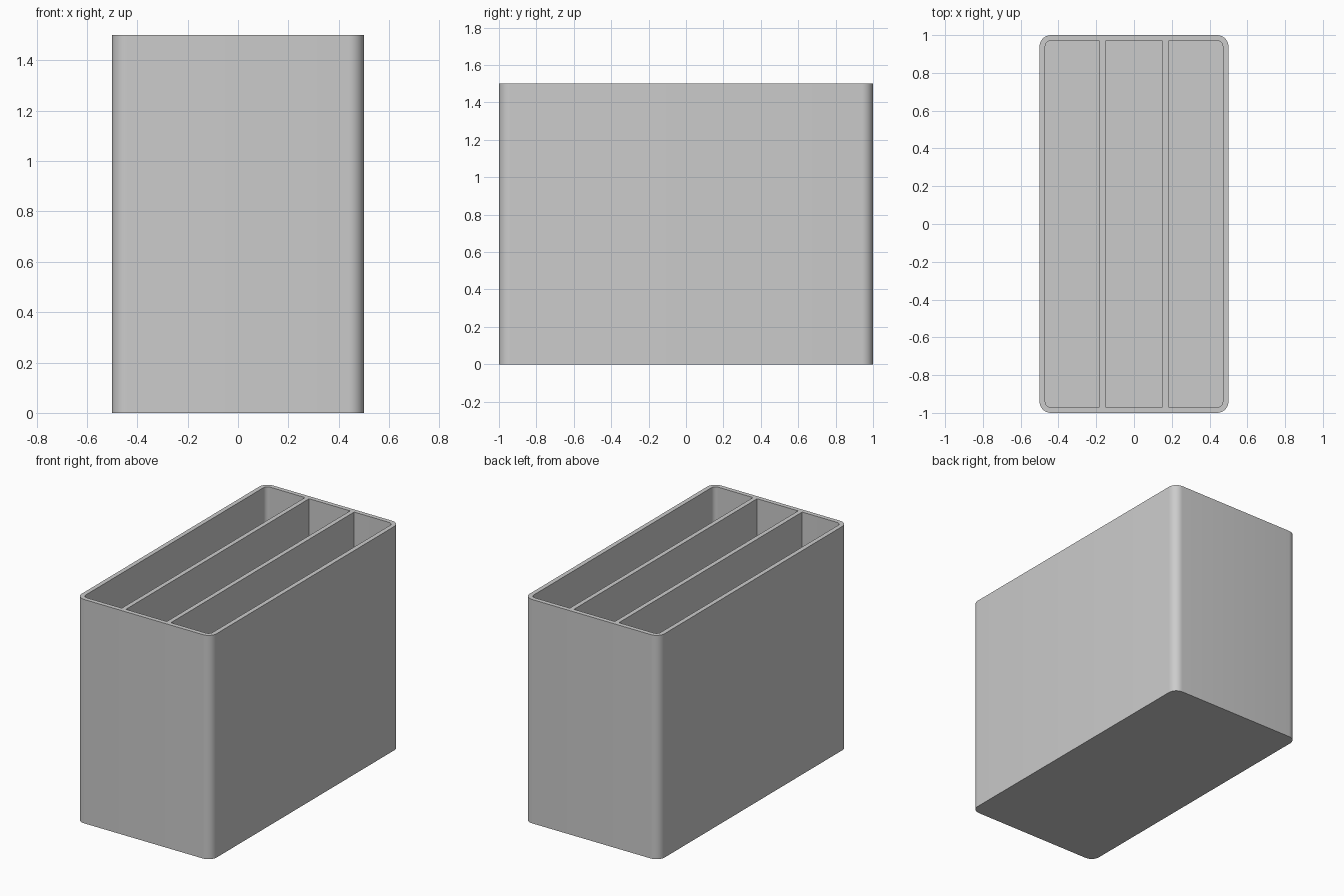
import bpy
import bmesh
import math

if "Cube" in bpy.data.objects:
    bpy.data.objects.remove(bpy.data.objects["Cube"])

LENGTH, WIDTH, HEIGHT = 2.0, 1.0, 1.5
WALL = 0.03
DIVIDER_X = 0.167

grey = bpy.data.materials.new("light grey")
grey.diffuse_color = (0.6, 0.6, 0.6, 1)
grey.use_nodes = True
grey.node_tree.nodes["Principled BSDF"].inputs["Base Color"].default_value = grey.diffuse_color


def outline(x0, x1, y0, y1, r_left, r_right, steps=8):
    """Counter-clockwise rectangle with separately rounded left and right corners."""
    pts = []
    corners = [(x1, y0, -1, 1, r_right, 270), (x1, y1, -1, -1, r_right, 0),
               (x0, y1, 1, -1, r_left, 90), (x0, y0, 1, 1, r_left, 180)]
    for cx, cy, sx, sy, r, start in corners:
        if r == 0:
            pts.append((cx, cy))
            continue
        for i in range(steps + 1):
            a = math.radians(start + 90 * i / steps)
            pts.append((cx + sx * r + r * math.cos(a), cy + sy * r + r * math.sin(a)))
    return pts


def sleeve(bm, pts, z_end):
    """Walls from the rim down to z_end, closed there; returns the rim edges."""
    top = [bm.verts.new((x, y, HEIGHT)) for x, y in pts]
    end = [bm.verts.new((x, y, z_end)) for x, y in pts]
    n = len(pts)
    for i in range(n):
        j = (i + 1) % n
        bm.faces.new((top[i], end[i], end[j], top[j]))
    bm.faces.new(end)
    return [bm.edges.get((top[i], top[(i + 1) % n])) for i in range(n)]


bm = bmesh.new()

# Outer shell
rim = sleeve(bm, outline(-WIDTH / 2, WIDTH / 2, -LENGTH / 2, LENGTH / 2, 0.06, 0.06), 0)

# Three compartments separated by two full-height dividers
inner_x, inner_y = WIDTH / 2 - WALL, LENGTH / 2 - WALL
near, far = DIVIDER_X - WALL / 2, DIVIDER_X + WALL / 2
for x0, x1, rl, rr in [(-inner_x, -far, 0.03, 0), (-near, near, 0, 0), (far, inner_x, 0, 0.03)]:
    rim += sleeve(bm, outline(x0, x1, -inner_y, inner_y, rl, rr), WALL)

# Flat rim joining the shell, compartments and divider tops
bmesh.ops.triangle_fill(bm, edges=rim, use_beauty=True, normal=(0, 0, 1))
bmesh.ops.recalc_face_normals(bm, faces=bm.faces)

mesh = bpy.data.meshes.new("divided_box")
bm.to_mesh(mesh)
bm.free()
mesh.materials.append(grey)
box = bpy.data.objects.new("divided_box", mesh)
bpy.context.collection.objects.link(box)

# Smooth rounded corners, crisp edges
bpy.context.view_layer.objects.active = box
box.select_set(True)
bpy.ops.object.shade_smooth_by_angle(angle=math.radians(30))
